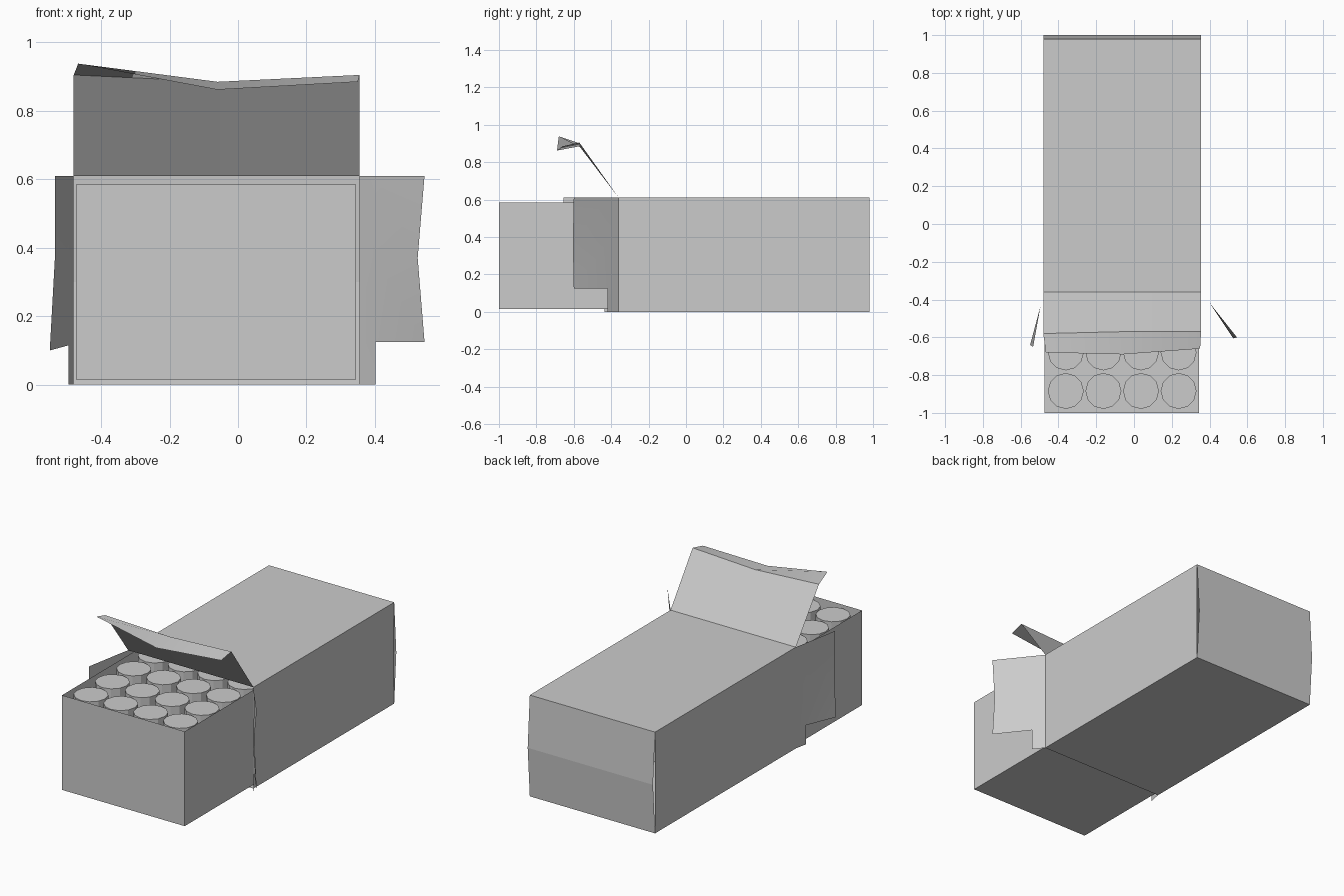
import bpy, bmesh, math

if "Cube" in bpy.data.objects:
    bpy.data.objects.remove(bpy.data.objects["Cube"])

X0, X1, YF, YB, H = -0.48, 0.355, -0.36, 0.98, 0.61


def sheet(name, verts, faces, smooth=False):
    """Thin card surface from a few points."""
    me = bpy.data.meshes.new(name)
    me.from_pydata(verts, [], faces)
    ob = bpy.data.objects.new(name, me)
    bpy.context.collection.objects.link(ob)
    if smooth:
        bpy.ops.object.select_all(action='DESELECT')
        ob.select_set(True)
        bpy.context.view_layer.objects.active = ob
        bpy.ops.object.shade_smooth_by_angle(angle=math.radians(50))
    return ob


# outer sleeve: four walls, open at the front
ring = [(X0, 0), (X1, 0), (X1, H), (X0, H)]
verts = [(x, y, z) for y in (YF, YB) for x, z in ring]
faces = [(i, (i + 1) % 4, (i + 1) % 4 + 4, i + 4) for i in range(4)]
sheet("sleeve", verts, faces)

# closed back end, slightly bowed outwards
verts = [(x, y, z) for y, z in ((YB, 0), (1.0, 0.3), (YB, H)) for x in (X0, X1)]
sheet("sleeve_back", verts, [(1, 0, 2, 3), (3, 2, 4, 5)])

# raised top flap with a dented, folded lip
verts = [(X0, YF, H), (-0.06, YF, H), (X1, YF, H),
         (X0, -0.58, 0.905), (-0.06, -0.57, 0.885), (X1, -0.57, 0.905),
         (-0.467, -0.68, 0.938), (-0.06, -0.69, 0.862), (X1 - 0.005, -0.66, 0.885)]
faces = [(a, a + 1, a + 4, a + 3)[::-1] for a in (0, 1, 3, 4)]
sheet("top_flap", verts, faces, True)


# bent side flaps with a notch at the bottom
def side_flap(name, hinge_x, mid, outer, notch, flip):
    mx, my = mid
    verts = [(hinge_x, YF, z) for z in (0, notch, 0.37, H)]
    verts += [(mx, my, z) for z in (0, notch, 0.37, H)] + outer
    faces = [(0, 1, 5, 4), (1, 2, 6, 5), (2, 3, 7, 6), (5, 6, 9, 8), (6, 7, 10, 9)]
    if not flip:
        faces = [f[::-1] for f in faces]
    sheet(name, verts, faces, True)


side_flap("right_flap", X1, (0.402, -0.42),
          [(0.545, -0.60, 0.125), (0.525, -0.605, 0.37), (0.545, -0.60, H)], 0.125, False)
side_flap("left_flap", X0, (-0.495, -0.435),
          [(-0.55, -0.64, 0.10), (-0.535, -0.65, 0.37), (-0.535, -0.655, H)], 0.115, True)

# inner tray, open on top
TX0, TX1, TY0, TY1 = -0.473, 0.345, -1.0, 0.253
rect = [(TX0, TY0), (TX1, TY0), (TX1, TY1), (TX0, TY1)]
verts = [(x, y, z) for z in (0.015, 0.585) for x, y in rect]
faces = [(i, (i + 1) % 4, (i + 1) % 4 + 4, i + 4) for i in range(4)] + [(3, 2, 1, 0)]
sheet("tray", verts, faces)

# rows of upright cylinders in the tray
bm = bmesh.new()
for row in range(6):
    for col in range(4):
        geo = bmesh.ops.create_cone(bm, cap_ends=True, segments=12, radius1=0.095,
                                    radius2=0.095, depth=0.55)
        bmesh.ops.translate(bm, verts=geo["verts"],
                            vec=(-0.361 + col * 0.199, -0.884 + row * 0.204, 0.3))
me = bpy.data.meshes.new("cylinders")
bm.to_mesh(me)
bm.free()
bpy.context.collection.objects.link(bpy.data.objects.new("cylinders", me))
